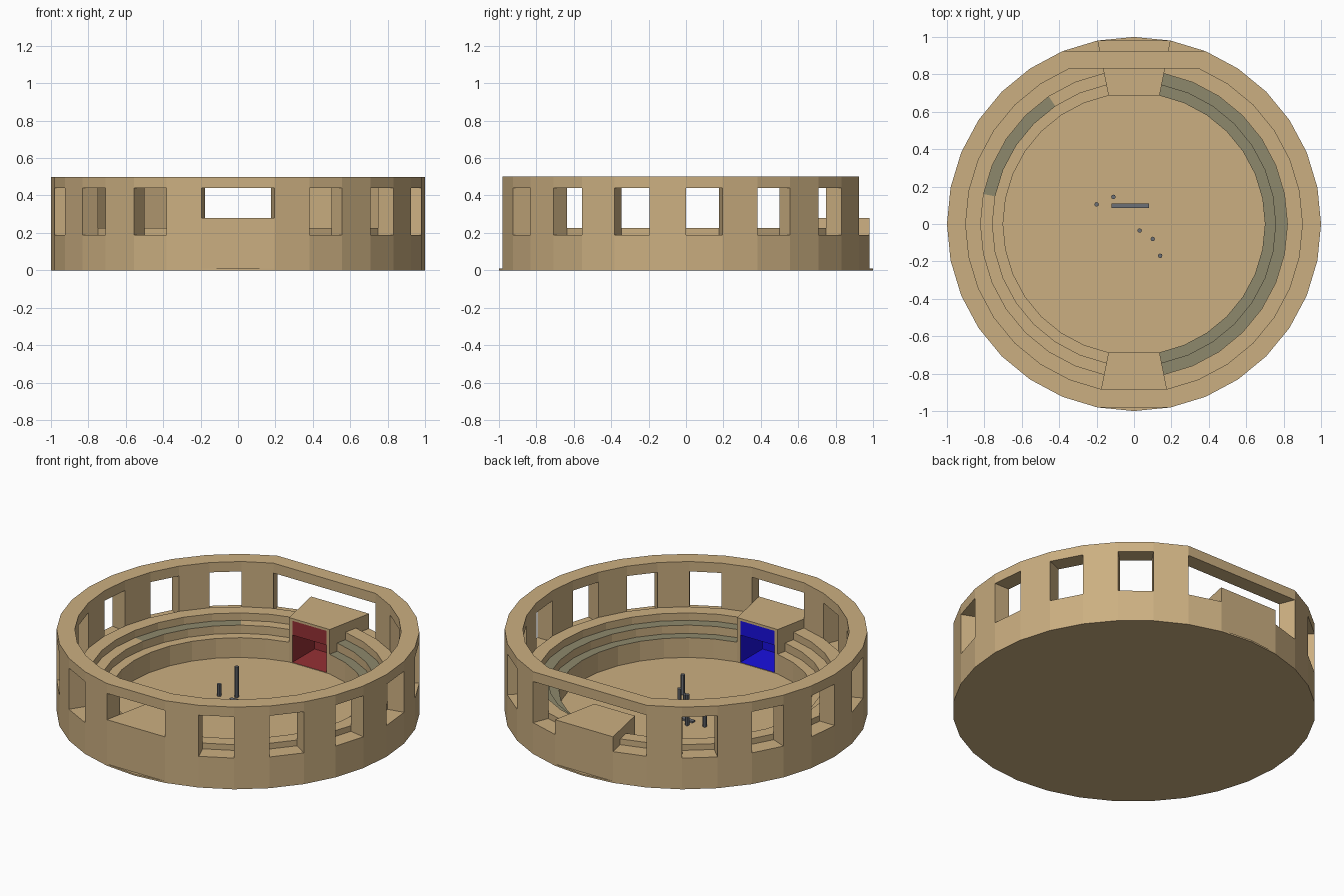
import bpy, bmesh
from math import sin, cos, radians, pi
from mathutils import Matrix

if "Cube" in bpy.data.objects:
    bpy.data.objects.remove(bpy.data.objects["Cube"])

STEP = 11.25          # 32-sided ring
FLOOR = 0.01


def material(name, rgb):
    m = bpy.data.materials.new(name)
    m.diffuse_color = (*rgb, 1)
    m.use_nodes = True
    m.node_tree.nodes["Principled BSDF"].inputs["Base Color"].default_value = m.diffuse_color
    return m


SAND = material("sandstone", (0.60, 0.43, 0.22))
SEAT = material("seat_grey", (0.27, 0.25, 0.15))
RED = material("red_paint", (0.30, 0.03, 0.035))
BLUE = material("blue_paint", (0.01, 0.005, 0.75))
METAL = material("metal", (0.15, 0.16, 0.18))


def finish(name, bm, *mats):
    bmesh.ops.recalc_face_normals(bm, faces=bm.faces)
    me = bpy.data.meshes.new(name)
    bm.to_mesh(me)
    bm.free()
    for m in mats:
        me.materials.append(m)
    ob = bpy.data.objects.new(name, me)
    bpy.context.collection.objects.link(ob)
    return ob


def polar(deg, r, z):
    return (r * cos(radians(deg)), r * sin(radians(deg)), z)


def sweep(bm, angles, profile, closed=False, is_grey=None):
    """Sweep a closed (r, z) profile through the given angles."""
    rows = [[bm.verts.new(polar(a, r, z)) for r, z in profile] for a in angles]
    n = len(profile)
    for i in range(len(rows) if closed else len(rows) - 1):
        a, b = rows[i], rows[(i + 1) % len(rows)]
        for j in range(n):
            k = (j + 1) % n
            f = bm.faces.new((a[j], a[k], b[k], b[j]))
            if is_grey and is_grey(angles[i], j):
                f.material_index = 1
    if not closed:
        bm.faces.new(rows[0])
        bm.faces.new(rows[-1])


def box(name, size, loc, mat):
    bm = bmesh.new()
    bmesh.ops.create_cube(bm, size=1, matrix=Matrix.Translation(loc) @ Matrix.Diagonal((*size, 1)))
    return finish(name, bm, mat)


# Arena floor slab
bm = bmesh.new()
bmesh.ops.create_cone(bm, cap_ends=True, segments=32, radius1=1, radius2=1, depth=FLOOR,
                      matrix=Matrix.Translation((0, 0, FLOOR / 2)))
finish("arena_floor", bm, SAND)

# Lower wall with walkway and two seating steps, one half on each side
tiers = [(1, FLOOR), (1, 0.19), (0.9, 0.19), (0.9, 0.225), (0.82, 0.225),
         (0.82, 0.18), (0.757, 0.18), (0.757, 0.13), (0.7, 0.13), (0.7, FLOOR)]
half = [i * STEP for i in range(-7, 8)]
bm = bmesh.new()
sweep(bm, half, tiers, is_grey=lambda a, j: j in (5, 7))
finish("right_stand", bm, SAND, SEAT)
bm = bmesh.new()
sweep(bm, [a + 180 for a in half], tiers,
      is_grey=lambda a, j: j == 5 and 123 < a < 168)
finish("left_stand", bm, SAND, SEAT)

# Wall piers between the windows, the same on both sides
bm = bmesh.new()
for a in (-7, -5, -3, -1, 1, 3, 5):
    for start in (a * STEP, 180 - (a + 1) * STEP):
        sweep(bm, (start, start + STEP), [(1, 0.19), (1, 0.44), (0.9, 0.44), (0.9, 0.19)])
finish("wall_piers", bm, SAND)

# Top ring: short flat over the front, wide flat over the back
bm = bmesh.new()
ring = [i * STEP for i in range(32) if i not in (7, 8, 9, 24)]
sweep(bm, ring, [(1, 0.44), (1, 0.5), (0.9, 0.5), (0.9, 0.44)], closed=True)
finish("wall_top_ring", bm, SAND)


# Gatehouses: hollow wedge with a painted tunnel and a panel over the door
def gatehouse(name, paint, turn):
    bm = bmesh.new()
    top, y0 = 0.28, 0.7 * cos(radians(STEP))

    def loop(pts):
        return [bm.verts.new(p) for p in pts]

    def corners(deg_r):
        return loop([polar(90 + s * STEP, deg_r, z) for s, z in
                     ((1, FLOOR), (-1, FLOOR), (-1, top), (1, top))])

    def rect(y):
        return loop([(x, y, z) for x, z in
                     ((-0.115, 0.013), (0.115, 0.013), (0.115, 0.266), (-0.115, 0.266))])

    loops = [corners(1), corners(0.7), rect(y0), rect(0.9)]
    bm.faces.new(loops[0])
    bm.faces.new(loops[3]).material_index = 1
    for n, (a, b) in enumerate(zip(loops, loops[1:])):
        for i in range(4):
            k = (i + 1) % 4
            bm.faces.new((a[i], a[k], b[k], b[i])).material_index = int(n == 2)
    ob = finish(name, bm, SAND, paint)
    panel = box(name + "_door_panel", (0.23, 0.012, 0.088), (0, y0 + 0.008, 0.222), paint)
    for o in (ob, panel):
        o.data.transform(Matrix.Rotation(turn, 4, 'Z'))


gatehouse("back_gatehouse", RED, 0)
gatehouse("front_gatehouse", BLUE, pi)

# Small posts and a low bar on the arena floor
for i, (x, y, h) in enumerate([(-0.2, 0.105, 0.08), (-0.11, 0.145, 0.195), (0.03, -0.035, 0.09),
                               (0.1, -0.08, 0.09), (0.14, -0.17, 0.13)]):
    bm = bmesh.new()
    bmesh.ops.create_cone(bm, cap_ends=True, segments=8, radius1=0.012, radius2=0.012, depth=h,
                          matrix=Matrix.Translation((x, y, h / 2 + 0.002)))
    finish(f"post_{i + 1}", bm, METAL)
box("low_bar", (0.2, 0.025, 0.012), (-0.02, 0.097, 0.014), METAL)
